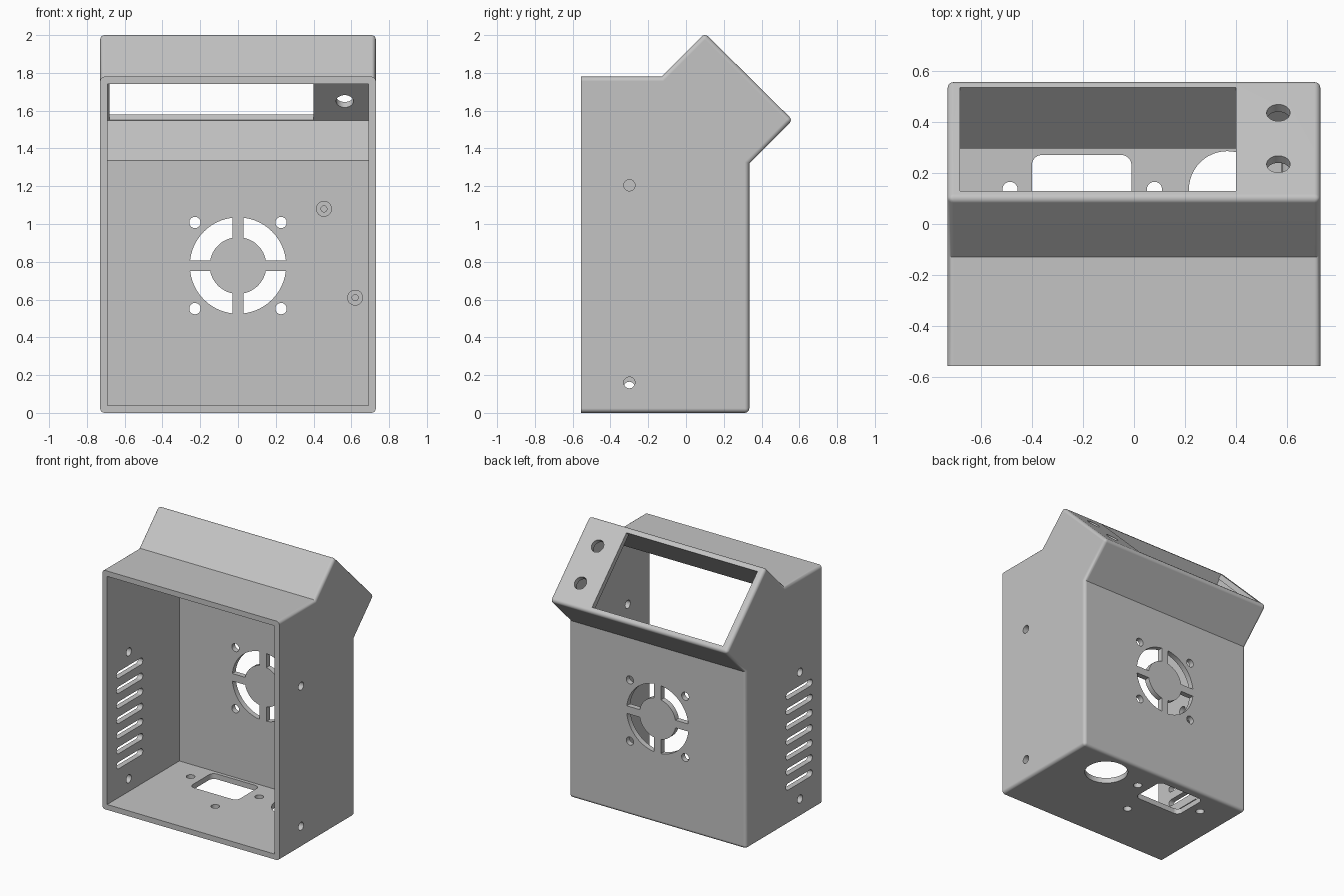
import bpy, bmesh
from math import sin, cos, pi, radians, sqrt, asin
from mathutils import Matrix, Vector

cube = bpy.data.objects.get("Cube")
if cube:
    bpy.data.objects.remove(cube, do_unlink=True)

grey = bpy.data.materials.new("light grey plastic")
grey.use_nodes = True
grey.diffuse_color = (0.55, 0.55, 0.55, 1)
grey.node_tree.nodes["Principled BSDF"].inputs["Base Color"].default_value = grey.diffuse_color

# Orientation of each panel: local z is the drilling direction
SIDE = Matrix(((0, 0, 1, 0), (1, 0, 0, 0), (0, 1, 0, 0), (0, 0, 0, 1)))
BACK = Matrix.Rotation(radians(90), 4, 'X')
SLANT = Matrix.Rotation(radians(135), 4, 'X')
FLOOR = Matrix.Identity(4)


def rounded(w, h, r, n=8):
    """Rounded rectangle outline, also used for slots and circles."""
    pts = []
    for k, (sx, sy) in enumerate(((1, 1), (-1, 1), (-1, -1), (1, -1))):
        for i in range(n + 1):
            a = (k + i / n) * pi / 2
            p = (sx * (w / 2 - r) + r * cos(a), sy * (h / 2 - r) + r * sin(a))
            if not pts or (Vector(p) - Vector(pts[-1])).length > 1e-5:
                pts.append(p)
    if (Vector(pts[0]) - Vector(pts[-1])).length < 1e-5:
        pts.pop()
    return pts


def fan_quadrant(r_in, r_out, gap, n=12):
    """Quarter ring kept clear of the cross bars."""
    pts = []
    for r, order in ((r_out, range(n + 1)), (r_in, range(n, -1, -1))):
        a0 = asin(gap / r)
        pts += [(r * cos(a), r * sin(a))
                for a in (a0 + (pi / 2 - 2 * a0) * i / n for i in order)]
    return pts


def prism(bm, outline, centre, turn, half):
    m = Matrix.Translation(centre) @ turn
    lo, hi = [[bm.verts.new(m @ Vector((x, y, z))) for x, y in outline]
              for z in (-half, half)]
    bm.faces.new(lo[::-1])
    bm.faces.new(hi)
    n = len(outline)
    for i in range(n):
        j = (i + 1) % n
        bm.faces.new((lo[i], lo[j], hi[j], hi[i]))


def finish(bm, name):
    bmesh.ops.recalc_face_normals(bm, faces=bm.faces[:])
    mesh = bpy.data.meshes.new(name)
    bm.to_mesh(mesh)
    bm.free()
    mesh.materials.append(grey)
    ob = bpy.data.objects.new(name, mesh)
    bpy.context.collection.objects.link(ob)
    return ob


def activate(ob):
    bpy.ops.object.select_all(action='DESELECT')
    ob.select_set(True)
    bpy.context.view_layer.objects.active = ob


# Outer body with rounded edges, left crisp around the open front
FRONT = -0.555
outer = [(FRONT, 0), (0.335, 0), (0.335, 1.32), (0.565, 1.55),
         (0.10, 2.01), (-0.13, 1.78), (FRONT, 1.78)]
bm = bmesh.new()
prism(bm, outer, (0, 0, 0), SIDE, 0.73)
bmesh.ops.recalc_face_normals(bm, faces=bm.faces[:])
edges = [e for e in bm.edges if e.is_convex
         and not all(abs(v.co.y - FRONT) < 1e-4 for v in e.verts)]
bmesh.ops.bevel(bm, geom=edges, offset=0.024, segments=4, profile=0.5,
                affect='EDGES', clamp_overlap=True)
body = finish(bm, "enclosure_body")

# Cavity, open to the front
inner = [(-0.7, 0.04), (0.295, 0.04), (0.295, 1.337), (0.507, 1.549),
         (0.102, 1.955), (-0.113, 1.74), (-0.7, 1.74)]
bm = bmesh.new()
prism(bm, inner, (0, 0, 0), SIDE, 0.69)
cavity = finish(bm, "cavity_cutter")

# All openings through the walls
bm = bmesh.new()
screw = rounded(0.06, 0.06, 0.03)
DEPTH = 0.06

# Fan grille and its screw holes in the back
quadrant = fan_quadrant(0.15, 0.255, 0.028)
for k in range(4):
    spin = BACK @ Matrix.Rotation(k * pi / 2, 4, 'Z')
    prism(bm, quadrant, (0, 0.315, 0.78), spin, DEPTH)
for x in (-0.228, 0.228):
    for z in (-0.228, 0.228):
        prism(bm, screw, (x, 0.315, 0.78 + z), BACK, DEPTH)

# Vent slots and screw holes in the side walls
for i in range(7):
    prism(bm, rounded(0.31, 0.05, 0.0249), (-0.71, -0.29, 0.28 + 0.1125 * i), SIDE, DEPTH)
for x, heights in ((-0.71, (0.135, 1.08)), (0.71, (0.16, 1.205))):
    for z in heights:
        prism(bm, screw, (x, -0.30, z), SIDE, DEPTH)

# Power socket, cable hole and screw holes in the floor
prism(bm, rounded(0.39, 0.27, 0.04), (-0.205, 0.135, 0.02), FLOOR, DEPTH)
prism(bm, rounded(0.3, 0.3, 0.15, 12), (0.365, 0.135, 0.02), FLOOR, DEPTH)
for x, y in ((-0.485, 0.135), (0.08, 0.135), (-0.075, -0.16)):
    prism(bm, screw, (x, y, 0.02), FLOOR, DEPTH)

# Display window and two button holes in the slanted panel
w, h = 0.54, 0.285
window = [(-w, -h), (w, -h), (w, h), (-w, h)]
prism(bm, window, (-0.14, 0.3185, 1.7665), SLANT, DEPTH)
for y in (0.235, 0.435):
    prism(bm, rounded(0.092, 0.092, 0.046), (0.565, y - 0.014, 2.099 - y), SLANT, DEPTH)
openings = finish(bm, "openings_cutter")

# Cut the body
activate(body)
for cutter in (cavity, openings):
    cutter.hide_render = True
    mod = body.modifiers.new(cutter.name, 'BOOLEAN')
    mod.operation = 'DIFFERENCE'
    mod.solver = 'EXACT'
    mod.object = cutter
    bpy.ops.object.modifier_apply(modifier=mod.name)
for cutter in (cavity, openings):
    bpy.data.objects.remove(cutter, do_unlink=True)
bpy.ops.object.shade_smooth_by_angle(angle=radians(35))
normals = body.modifiers.new("flat_panels", 'WEIGHTED_NORMAL')
normals.keep_sharp = True

# Hollow standoffs on the inside of the back wall
for name, x, z in (("upper_standoff", 0.455, 1.08), ("lower_standoff", 0.62, 0.61)):
    bm = bmesh.new()
    m = Matrix.Translation((x, 0.297, z)) @ BACK
    ring = [bm.verts.new(m @ Vector((r, 0, d)))
            for r, d in ((0.016, 0), (0.016, 0.1), (0.042, 0.1), (0.042, 0))]
    loop = [bm.edges.new((ring[i], ring[(i + 1) % 4])) for i in range(4)]
    bmesh.ops.spin(bm, geom=ring + loop, cent=(x, 0, z), axis=(0, 1, 0),
                   angle=2 * pi, steps=24, use_merge=True)
    bmesh.ops.remove_doubles(bm, verts=bm.verts[:], dist=1e-4)
    activate(finish(bm, name))
    bpy.ops.object.shade_smooth_by_angle(angle=radians(35))
